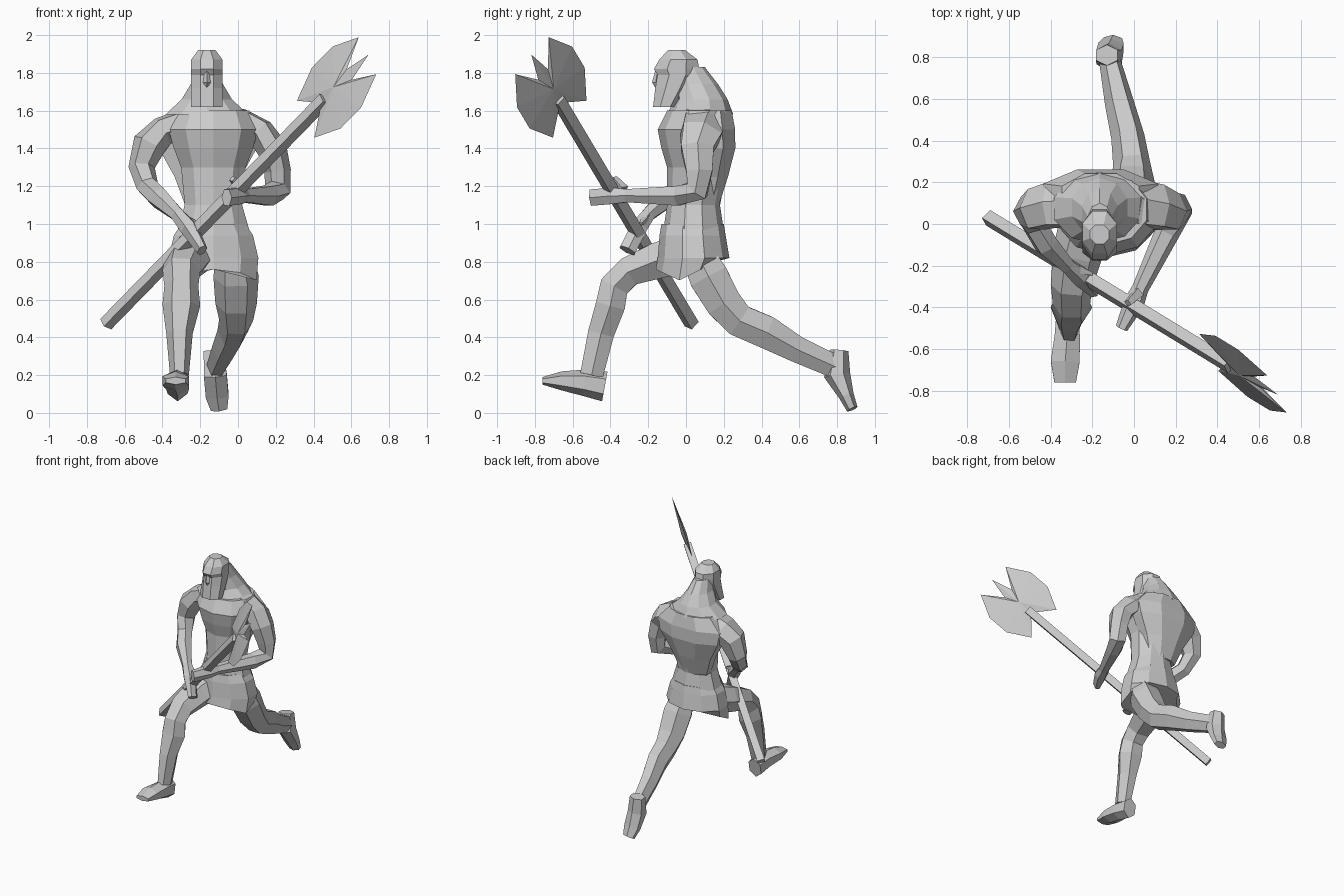
import bpy
import bmesh
from math import cos, sin, tau
from mathutils import Vector

default = bpy.data.objects.get("Cube")
if default:
    bpy.data.objects.remove(default, do_unlink=True)

colour = (.6, .6, .6, 1)
grey = bpy.data.materials.new("plain_grey")
grey.use_nodes = True
grey.diffuse_color = colour
grey.node_tree.nodes["Principled BSDF"].inputs["Base Color"].default_value = colour


def finish(name, bm):
    """Turn a bmesh into a flat shaded object."""
    bmesh.ops.recalc_face_normals(bm, faces=bm.faces[:])
    mesh = bpy.data.meshes.new(name)
    bm.to_mesh(mesh)
    bm.free()
    mesh.materials.append(grey)
    obj = bpy.data.objects.new(name, mesh)
    bpy.context.collection.objects.link(obj)
    return obj


def skin(name, rings):
    """Bridge equal rings of points and cap both ends."""
    bm = bmesh.new()
    loops = [[bm.verts.new(point) for point in ring] for ring in rings]
    for low, high in zip(loops, loops[1:]):
        for i in range(len(low)):
            bm.faces.new((low[i - 1], low[i], high[i], high[i - 1]))
    bm.faces.new(loops[0])
    bm.faces.new(loops[-1])
    return finish(name, bm)


def ellipse(centre, across, depth, sides, phase):
    """Points around a centre, spanned by two half axes."""
    angles = [tau * (k + phase) / sides for k in range(sides)]
    return [centre + across * cos(angle) + depth * sin(angle) for angle in angles]


def limb(name, sections, sides=6, phase=0.0):
    """Loft along a path; a section is x, y, z, half width and, if it differs, half depth."""
    centres = [Vector(section[:3]) for section in sections]
    rings = []
    for i, section in enumerate(sections):
        along = centres[min(i + 1, len(centres) - 1)] - centres[max(i - 1, 0)]
        along.normalize()
        across = (Vector((1, 0, 0)) - along * along.x).normalized()
        depth = along.cross(across)
        rings.append(ellipse(centres[i], across * section[3], depth * section[-1], sides, phase))
    return skin(name, rings)


def stack(name, x, sections, sides=8):
    """Loft level rings around x; a section is z, half width, front y and back y."""
    rings = []
    for z, width, front, back in sections:
        centre = Vector((x, (front + back) / 2, z))
        depth = Vector((0, (back - front) / 2, 0))
        rings.append(ellipse(centre, Vector((width, 0, 0)), depth, sides, phase=.5))
    return skin(name, rings)


waist_x, back_x, head_x = -.13, -.16, -.165

# Torso, from hips to the base of the skull
stack("torso", waist_x, [
    (.9, .22, -.13, .21),
    (1.1, .16, -.1, .18),
    (1.3, .18, -.1, .22),
    (1.4, .22, -.13, .25),
    (1.5, .25, -.15, .26),
    (1.6, .2, -.1, .24),
], sides=10)
stack("neck", head_x, [
    (1.58, .23, -.1, .25),
    (1.66, .14, -.06, .22),
    (1.74, .09, -.07, .17),
    (1.83, .06, -.08, .1),
], sides=10)

# Broad muscles that spread from the waist to the shoulder blades
stack("back_muscles", back_x, [
    (1.1, .13, .04, .18),
    (1.25, .19, .03, .23),
    (1.4, .28, .03, .27),
    (1.5, .3, .02, .27),
    (1.6, .2, .03, .25),
])

# Short skirt around the hips, its hem lowest at the sides
skirt = stack("skirt", waist_x, [
    (.7, .24, -.16, .2),
    (.82, .25, -.15, .23),
    (.94, .22, -.14, .21),
    (1, .18, -.13, .2),
], sides=10)
for vert in skirt.data.vertices:
    if vert.co.z < .75:
        vert.co.z += abs(vert.co.y + .04) / 2

# Head with brow, cheeks and a square beard
stack("head", head_x, [
    (1.62, .09, -.18, -.04),
    (1.72, .09, -.17, .03),
    (1.79, .09, -.16, .07),
    (1.82, .09, -.18, .08),
    (1.87, .09, -.15, .07),
    (1.92, .05, -.1, 0),
])
limb("nose", [
    (head_x, -.15, 1.82, .01),
    (head_x, -.16, 1.75, .02),
    (head_x, -.15, 1.72, .01),
], sides=4)

# Right arm, reaching down to the lower grip
limb("right_arm", [
    (-.26, .1, 1.54, .08, .13),
    (-.4, .09, 1.49, .08, .12),
    (-.47, .07, 1.42, .09, .11),
    (-.51, .06, 1.3, .07, .08),
    (-.48, 0, 1.2, .06),
    (-.42, -.1, 1.14, .06),
    (-.32, -.2, 1.05, .04),
    (-.26, -.25, .98, .05),
    (-.19, -.31, .86, .03, .05),
])
limb("right_thumb", [
    (-.29, -.21, 1.03, .03),
    (-.2, -.24, 1, .01),
], sides=4)

# Left arm, bent forward to the upper grip
limb("left_arm", [
    (0, .1, 1.54, .08, .13),
    (.12, .08, 1.48, .08, .12),
    (.18, .06, 1.4, .08, .1),
    (.21, .07, 1.28, .07, .08),
    (.21, .06, 1.18, .07),
    (.16, -.04, 1.15, .06),
    (.03, -.31, 1.15, .04),
    (0, -.38, 1.15, .05),
    (-.06, -.5, 1.14, .03, .05),
])
limb("left_thumb", [
    (.02, -.33, 1.18, .03),
    (-.03, -.38, 1.24, .02),
], sides=4)

# Right leg, stepping forward on the heel
limb("right_leg", [
    (-.22, .04, .86, .13, .12),
    (-.27, -.14, .81, .12, .11),
    (-.3, -.3, .75, .1, .09),
    (-.3, -.38, .67, .09),
    (-.3, -.4, .57, .1, .09),
    (-.31, -.45, .42, .07, .08),
    (-.31, -.5, .2, .05, .07),
])
limb("right_foot", [
    (-.32, -.43, .14, .06, .08),
    (-.32, -.54, .16, .07),
    (-.33, -.66, .17, .08, .05),
    (-.33, -.76, .17, .06, .02),
], phase=.5)

# Left leg, trailing behind on the toes
limb("left_leg", [
    (-.02, .06, .84, .1),
    (-.01, .12, .72, .12),
    (-.01, .2, .58, .11),
    (-.01, .28, .49, .09, .1),
    (-.03, .42, .43, .08, .1),
    (-.07, .58, .34, .07, .08),
    (-.12, .8, .24, .05, .07),
])
limb("left_foot", [
    (-.13, .81, .33, .06, .05),
    (-.12, .8, .2, .07),
    (-.11, .85, .09, .07, .04),
    (-.1, .88, .02, .05, .03),
], phase=.5)

# Axe frame: along the handle, across the blades, and out of the blade plane
butt, hub = Vector((-.7, .03, .47)), Vector((.48, -.69, 1.68))
along = (hub - butt).normalized()
outward = along.cross(Vector((.34, -.64, -.69))).normalized()
across = outward.cross(along)

# Square handle
skin("axe_handle", [ellipse(end, across * .04, outward * .04, sides=4, phase=.5)
                    for end in (butt, hub - along * .03)])

# Double blade, thickest at the middle, with a spike at the tip
half = [(-.19, .14), (-.02, .23), (.15, .23), (.32, .14), (.17, .04)]
outline = [(-.06, 0)] + half + [(.33, 0)] + [(u, -v) for u, v in reversed(half)]
bm = bmesh.new()
rim = [bm.verts.new(hub + along * u + across * v) for u, v in outline]
for side in (-.02, .02):
    apex = bm.verts.new(hub + along * .06 + outward * side)
    for a, b in zip(rim, rim[1:] + rim[:1]):
        bm.faces.new((a, b, apex))
finish("axe_blades", bm)
